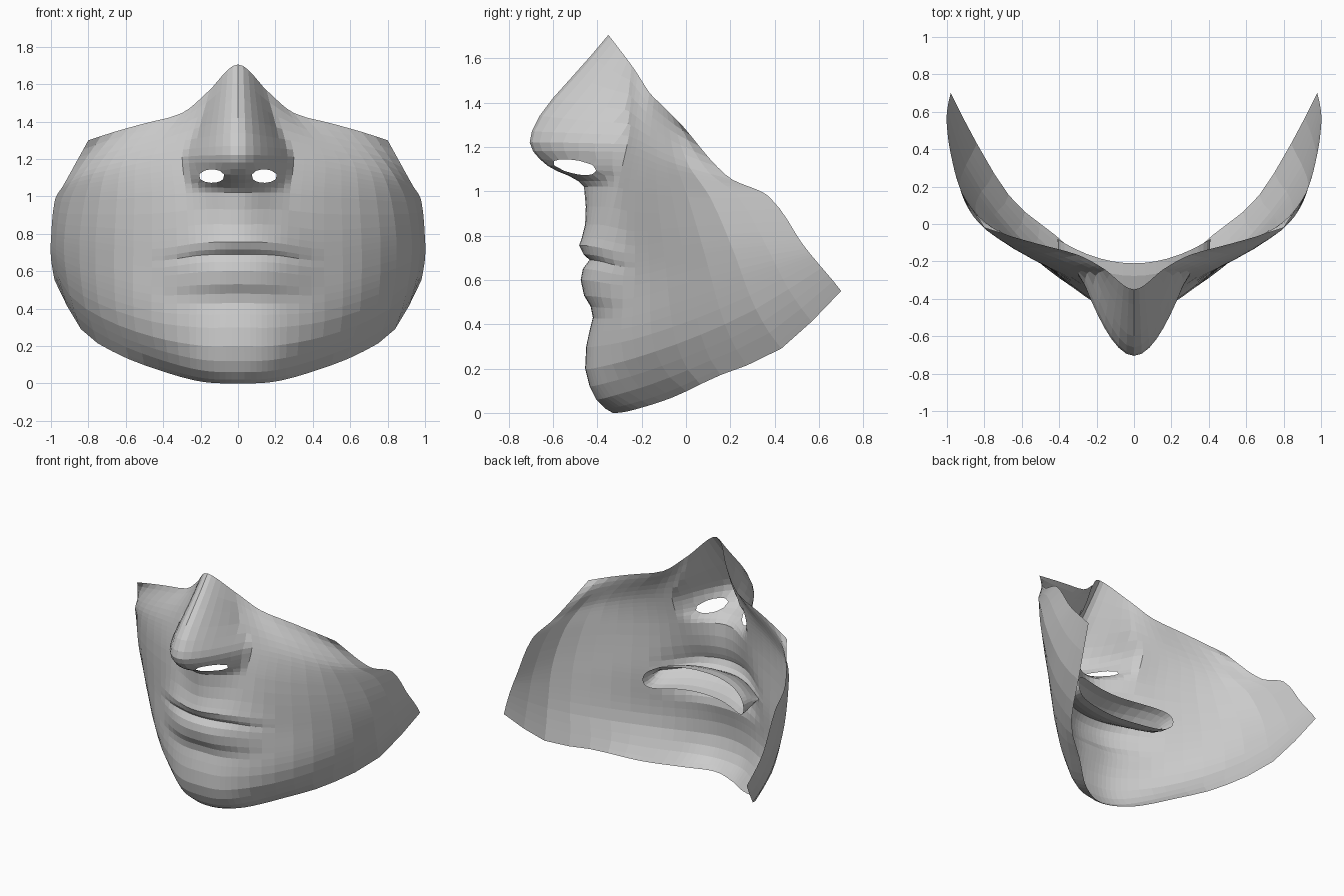
import bpy, bmesh, math
from mathutils import Vector

if "Cube" in bpy.data.objects:
    bpy.data.objects.remove(bpy.data.objects["Cube"])

# Base cross-sections of the half face, midline to outer edge, chin to bridge
ROWS = [
    [(0, -.33, 0), (.2, -.25, .01), (.42, -.06, .07), (.65, .13, .16), (.84, .43, .29), (.98, .70, .55)],
    [(0, -.41, .07), (.2, -.36, .08), (.43, -.16, .14), (.67, .08, .235), (.87, .37, .37), (.99, .66, .60)],
    [(0, -.45, .25), (.2, -.41, .25), (.46, -.235, .29), (.72, .03, .38), (.905, .30, .50), (1, .60, .67)],
    [(0, -.42, .69), (.2, -.38, .685), (.46, -.23, .655), (.74, -.03, .70), (.93, .21, .74), (1, .52, .77)],
    [(0, -.42, 1.02), (.22, -.33, 1.02), (.46, -.23, 1.0), (.72, -.08, .98), (.90, .11, .97), (.98, .375, .975)],
    [(0, -.36, 1.25), (.24, -.28, 1.24), (.46, -.20, 1.21), (.68, -.10, 1.16), (.83, .01, 1.12), (.93, .19, 1.065)],
    [(0, -.35, 1.705), (.16, -.24, 1.56), (.30, -.165, 1.445), (.50, -.11, 1.39), (.66, -.065, 1.345), (.80, -.02, 1.30)],
]
KNOTS = [r[0][2] for r in ROWS]

# Midline profile: height, depth, half-width of the feature at that height
PROFILE = [
    (0, -.33, .4), (.02, -.365, .4), (.06, -.405, .4), (.12, -.435, .4), (.2, -.455, .4),
    (.3, -.45, .4), (.37, -.435, .4), (.43, -.42, .4), (.48, -.43, .42), (.53, -.46, .44),
    (.6, -.475, .45), (.65, -.465, .46), (.69, -.435, .46), (.715, -.462, .45),
    (.755, -.482, .44), (.79, -.47, .42), (.85, -.455, .38), (.93, -.452, .33),
    (1.02, -.46, .27), (1.045, -.485, .265), (1.07, -.53, .265), (1.09, -.58, .27),
    (1.115, -.625, .275), (1.145, -.66, .28), (1.18, -.69, .285), (1.22, -.705, .285),
    (1.27, -.695, .27), (1.34, -.66, .24), (1.42, -.60, .21), (1.52, -.51, .185),
    (1.61, -.43, .17), (1.705, -.35, .16),
]
COLUMNS = [0, .17, .34, .5, .65, .8, .95, 1.1, 1.25, 1.5, 1.75, 2, 2.35, 2.7, 3.1, 3.5, 4, 4.5, 5]


def spline(pts, keys, t, first=None):
    """Cubic curve through pts at the given keys."""
    n = len(pts)
    i = max(j for j in range(n - 1) if keys[j] <= t or j == 0)

    def slope(j):
        if j == 0 and first is not None:
            return first
        a, b = max(j - 1, 0), min(j + 1, n - 1)
        return (pts[b] - pts[a]) / (keys[b] - keys[a])

    h = keys[i + 1] - keys[i]
    s = (t - keys[i]) / h
    return (pts[i] * (2*s**3 - 3*s**2 + 1) + slope(i) * h * (s**3 - 2*s**2 + s)
            + pts[i + 1] * (3*s**2 - 2*s**3) + slope(i + 1) * h * (s**3 - s**2))


def face_point(u, row):
    """Base face surface plus the nose, lip and chin relief."""
    z, depth, width = row
    pts = [spline([Vector(r[k]) for r in ROWS], KNOTS, z) for k in range(6)]
    p = spline(pts, range(6), u, Vector((pts[1].x, 0, 0)))
    # Crisp crease around the nose, soft blend around the lips
    soft = 1 if z > 1.0 else 1.35
    fall = max(0, 1 - (p.x / width) ** 2) ** soft
    p.y += (depth - pts[0].y) * fall
    return p


def add_grid(bm, grid):
    vs = [[bm.verts.new(p) for p in line] for line in grid]
    for a, b in zip(vs, vs[1:]):
        for j in range(len(a) - 1):
            bm.faces.new((a[j], a[j + 1], b[j + 1], b[j]))


def finish(bm, name):
    mesh = bpy.data.meshes.new(name)
    bm.to_mesh(mesh)
    bm.free()
    ob = bpy.data.objects.new(name, mesh)
    bpy.context.collection.objects.link(ob)
    mod = ob.modifiers.new("mirror", 'MIRROR')
    mod.use_axis[0] = True
    mod.merge_threshold = .001
    return ob


# Lower face with nose, lips and chin
bm = bmesh.new()
add_grid(bm, [[face_point(u, row) for u in COLUMNS] for row in PROFILE])

# Nostril opening: remove faces, then round the rim to an ellipse
CX, CZ, RX, RZ = .14, 1.108, .068, .036


def nostril_offset(p):
    return Vector(((p.x - CX) / RX, (p.z - CZ) / RZ))


def depth_at(x, z):
    """Depth of the nose surface straight behind the front-view point (x, z)."""
    a, b = next((a, b) for a, b in zip(PROFILE, PROFILE[1:]) if a[0] <= z <= b[0])
    t = (z - a[0]) / (b[0] - a[0])
    row = [i + (j - i) * t for i, j in zip(a, b)]
    lo, hi = 0, 2
    for _ in range(20):
        mid = (lo + hi) / 2
        lo, hi = (mid, hi) if face_point(mid, row).x < x else (lo, mid)
    return face_point(lo, row).y


hole = [f for f in bm.faces if nostril_offset(f.calc_center_median()).length < 1]
rim = {v for f in hole for v in f.verts}
bmesh.ops.delete(bm, geom=hole, context='FACES')
for v in rim:
    if v.is_valid:
        d = nostril_offset(v.co).normalized()
        x, z = CX + d.x * RX, CZ + d.y * RZ
        v.co = (x, depth_at(x, z), z)
finish(bm, "lower_face")

# Mouth lining: upper and lower sheets run back from the lip line to an open rim
SEAM = next(r for r in PROFILE if r[0] == .69)
bm = bmesh.new()
for side in (1, -1):
    grid = []
    for u in [0, .3, .6, .9, 1.2, 1.4, 1.55, 1.65, 1.72, 1.76, 1.78]:
        p = face_point(u, SEAM)
        s = min(1, p.x / face_point(1.78, SEAM).x)
        back = -.21 + .13 * s * s
        rise = side * .08 * math.sqrt(max(0, 1 - s ** 9))
        grid.append([Vector((p.x * (1 + .02 * t), p.y + (back - p.y) * t,
                             p.z + rise * math.sin(t * math.pi / 2)))
                     for t in (0, .15, .4, .7, 1)])
    add_grid(bm, grid)
bmesh.ops.remove_doubles(bm, verts=bm.verts, dist=.001)
finish(bm, "mouth_lining")
